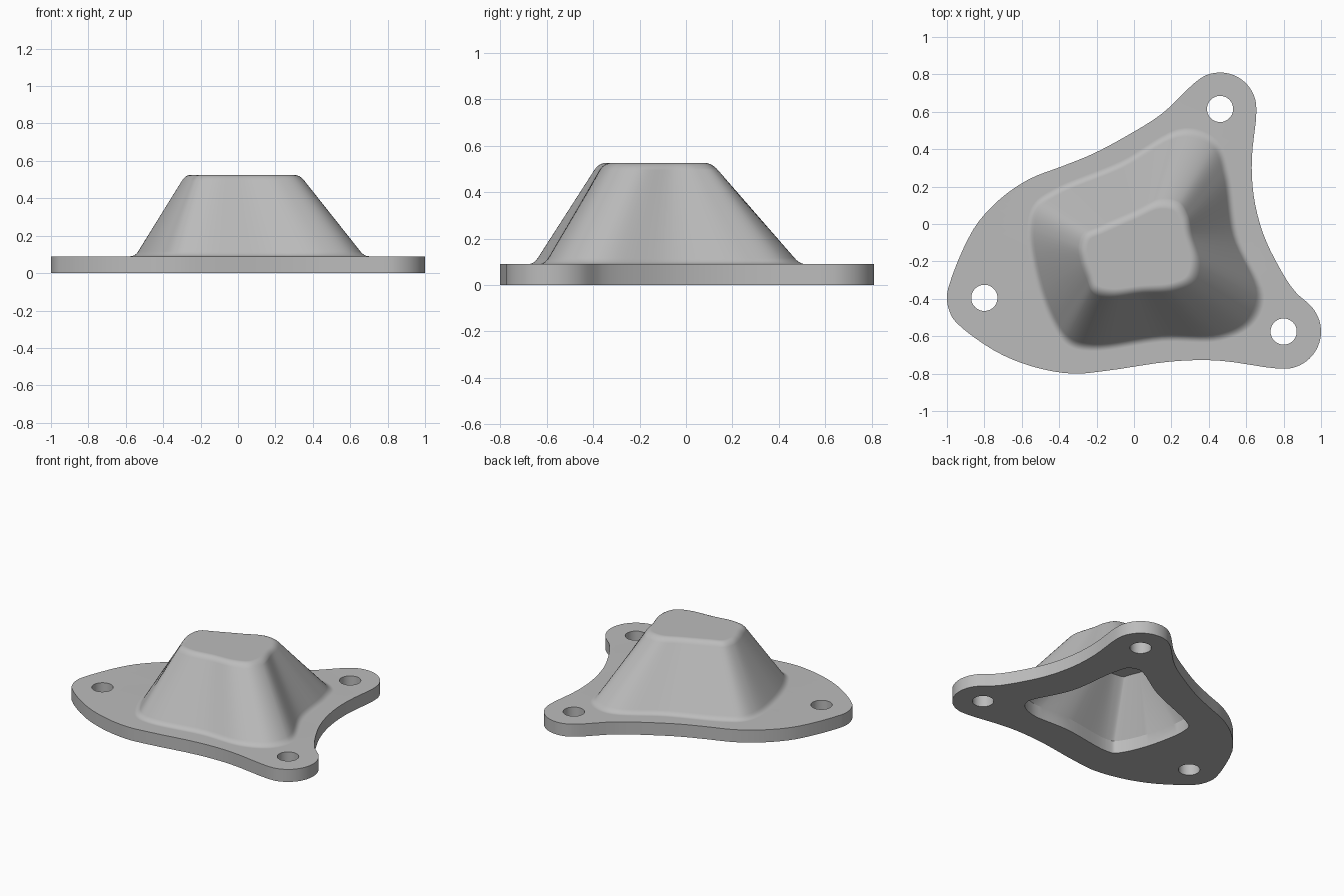
import bpy
import bmesh
import math
from mathutils import Vector

PLATE_TOP = 0.09
HUMP_TOP = 0.525
WALL = 0.09

cube = bpy.data.objects.get("Cube")
if cube:
    bpy.data.objects.remove(cube, do_unlink=True)


def arc(center, radius, start, end, steps):
    """Points on a circle, counter-clockwise, angles in degrees."""
    points = []
    for i in range(steps + 1):
        angle = math.radians(start + (end - start) * i / steps)
        points.append((center[0] + radius * math.cos(angle),
                       center[1] + radius * math.sin(angle)))
    return points


def smooth_loop(points, steps):
    """Closed smooth curve through the control points."""
    points = [Vector(p) for p in points]
    count = len(points)
    result = []
    for i in range(count):
        a, b, c, d = (points[(i + k) % count] for k in (-1, 0, 1, 2))
        # Centripetal knots keep tight corners free of overshoot
        t1 = (b - a).length ** 0.5
        t2 = t1 + (c - b).length ** 0.5
        t3 = t2 + (d - c).length ** 0.5
        for k in range(steps):
            t = t1 + (t2 - t1) * k / steps
            ab = a.lerp(b, t / t1)
            bc = b.lerp(c, (t - t1) / (t2 - t1))
            cd = c.lerp(d, (t - t2) / (t3 - t2))
            abc = ab.lerp(bc, t / t2)
            bcd = bc.lerp(cd, (t - t1) / (t3 - t1))
            result.append(abc.lerp(bcd, (t - t1) / (t2 - t1)))
    return result


def inset(loop, distance):
    """Move a counter-clockwise loop inward along its normals."""
    count = len(loop)
    result = []
    for i, point in enumerate(loop):
        tangent = (loop[(i + 1) % count] - loop[i - 1]).normalized()
        result.append(point + Vector((-tangent.y, tangent.x)) * distance)
    return result


def at_height(loop, z):
    return [Vector((p[0], p[1], z)) for p in loop]


def blend(loop_a, loop_b, factor):
    return [a.lerp(b, factor) for a, b in zip(loop_a, loop_b)]


def fillet(loop_a, corner, loop_b, steps):
    """Rings that round the corner between two loops."""
    return [blend(blend(loop_a, corner, i / steps),
                  blend(corner, loop_b, i / steps), i / steps)
            for i in range(steps + 1)]


# Plate outline: round lugs joined by flowing sides
left_hole = (-0.8, -0.395)
front_hole = (0.8, -0.575)
back_hole = (0.46, 0.615)
LUG = 0.195
outline = arc(left_hole, 0.2, 165, 220, 3)
outline += [(-0.75, -0.675), (-0.55, -0.76), (-0.33, -0.8), (-0.15, -0.785),
            (0.2, -0.735), (0.45, -0.73)]
outline += arc(front_hole, 0.2, -98, 40, 6)
outline += [(0.86, -0.36), (0.77, -0.22), (0.69, -0.05), (0.64, 0.15),
            (0.63, 0.35)]
outline += arc(back_hole, LUG, -5, 135, 6)
outline += [(0.15, 0.59), (-0.05, 0.465), (-0.22, 0.375), (-0.38, 0.31),
            (-0.56, 0.24), (-0.72, 0.13), (-0.86, -0.03)]
plate_loop = smooth_loop(outline, 4)

# Hump outlines: three points per corner and one per side
base_loop = smooth_loop([
    (-0.42, -0.53), (-0.34, -0.63), (-0.22, -0.655), (0.15, -0.605),
    (0.46, -0.6), (0.62, -0.52), (0.675, -0.38), (0.54, -0.06),
    (0.49, 0.27), (0.43, 0.43), (0.27, 0.49), (-0.06, 0.315),
    (-0.42, 0.165), (-0.52, 0.09), (-0.55, -0.04), (-0.5, -0.33)], 8)
top_loop = smooth_loop([
    (-0.24, -0.28), (-0.21, -0.35), (-0.12, -0.375), (0.04, -0.358),
    (0.2, -0.345), (0.3, -0.3), (0.33, -0.2), (0.295, -0.06),
    (0.275, 0.03), (0.23, 0.095), (0.13, 0.11), (0.0, 0.055),
    (-0.17, -0.02), (-0.255, -0.06), (-0.28, -0.13), (-0.27, -0.2)], 8)

bm = bmesh.new()


def add_ring(points):
    return [bm.verts.new(p) for p in points]


def skin(rings):
    """Quads between successive rings."""
    for lower, upper in zip(rings, rings[1:]):
        count = len(lower)
        for i in range(count):
            j = (i + 1) % count
            bm.faces.new((lower[i], lower[j], upper[j], upper[i]))


def fill_between(rings, up):
    """Flat fill of an outer ring with the other rings as openings."""
    edges = []
    for ring in rings:
        for i, vert in enumerate(ring):
            pair = (ring[i - 1], vert)
            edges.append(bm.edges.get(pair) or bm.edges.new(pair))
    bmesh.ops.triangle_fill(bm, edges=edges, use_beauty=True,
                            use_dissolve=False, normal=(0, 0, up))


# Plate edge and bolt holes
bottom_rings, top_rings = [], []
loops = [plate_loop]
for hole in (left_hole, front_hole, back_hole):
    loops.append([Vector(p) for p in arc(hole, 0.07, 0, 352.5, 47)])
for loop in loops:
    lower = add_ring(at_height(loop, 0))
    upper = add_ring(at_height(loop, PLATE_TOP))
    skin([lower, upper])
    bottom_rings.append(lower)
    top_rings.append(upper)

# Outer hump with rounded foot and crown
foot = at_height(base_loop, PLATE_TOP)
crown = at_height(top_loop, HUMP_TOP)
outer = fillet(at_height(inset(base_loop, -0.025), PLATE_TOP), foot,
               blend(foot, crown, 0.06), 5)
outer += fillet(blend(foot, crown, 0.93), crown,
                at_height(inset(top_loop, 0.03), HUMP_TOP), 6)
outer = [add_ring(ring) for ring in outer]
skin(outer)
bm.faces.new(outer[-1])
top_rings.append(outer[0])

# Hollow underside
mouth = inset(base_loop, 0.1)
hollow = [add_ring(at_height(mouth, 0)),
          add_ring(at_height(mouth, PLATE_TOP)),
          add_ring(at_height(inset(top_loop, 0.042), HUMP_TOP - WALL))]
skin(hollow)
bm.faces.new(hollow[-1])
bottom_rings.append(hollow[0])

# Flat plate faces
fill_between(top_rings, 1)
fill_between(bottom_rings, -1)
bmesh.ops.recalc_face_normals(bm, faces=bm.faces)

mesh = bpy.data.meshes.new("hollow_flange_cover")
bm.to_mesh(mesh)
bm.free()
cover = bpy.data.objects.new("hollow_flange_cover", mesh)
bpy.context.collection.objects.link(cover)

# Single grey finish
grey = bpy.data.materials.new("plain_grey")
grey.use_nodes = True
color = (0.5, 0.5, 0.5, 1.0)
grey.diffuse_color = color
grey.node_tree.nodes["Principled BSDF"].inputs["Base Color"].default_value = color
mesh.materials.append(grey)

# Smooth walls, crisp plate edges, flat planes
bpy.context.view_layer.objects.active = cover
cover.select_set(True)
bpy.ops.object.shade_smooth_by_angle(angle=math.radians(30))
weighted = cover.modifiers.new("even_normals", 'WEIGHTED_NORMAL')
weighted.keep_sharp = True
